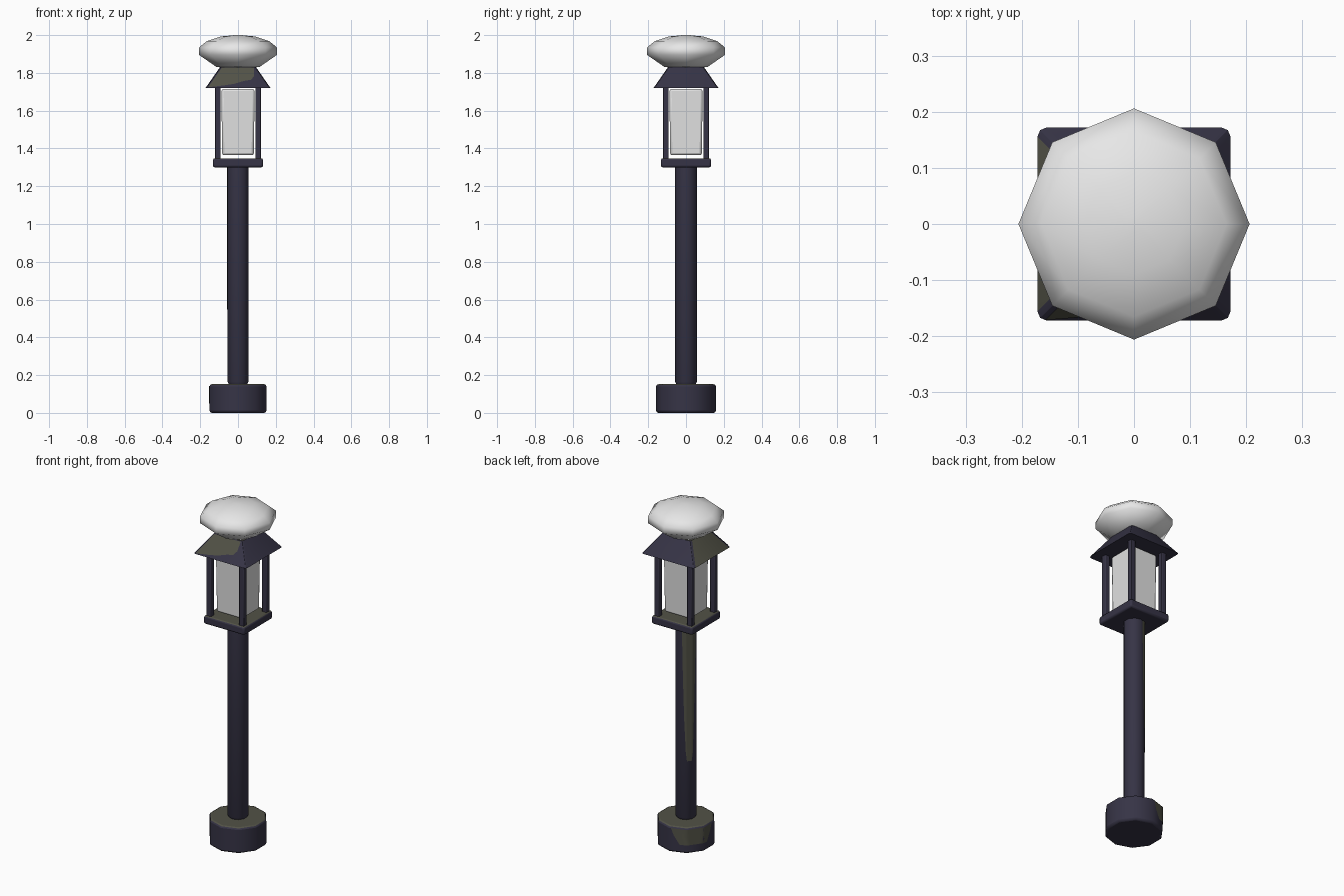
import bpy, bmesh
from math import sin, cos, pi, radians, sqrt

cube = bpy.data.objects.get("Cube")
if cube:
    bpy.data.objects.remove(cube)


def material(name, colour):
    m = bpy.data.materials.new(name)
    m.use_nodes = True
    m.diffuse_color = (*colour, 1)
    m.node_tree.nodes["Principled BSDF"].inputs["Base Color"].default_value = (*colour, 1)
    return m


IRON = material("dark_iron", (0.037, 0.034, 0.061))
MOSS = material("moss", (0.085, 0.085, 0.062))
SNOW = material("snow", (0.8, 0.8, 0.8))
GLASS = material("pale_glass", (0.75, 0.75, 0.75))


def finish(bm, name, mats, bevel=0, smooth=35):
    """Turn a bmesh into an object with optional rounded edges."""
    me = bpy.data.meshes.new(name)
    bm.to_mesh(me)
    bm.free()
    ob = bpy.data.objects.new(name, me)
    bpy.context.collection.objects.link(ob)
    for m in mats:
        me.materials.append(m)
    if bevel:
        mod = ob.modifiers.new("rounded_edges", "BEVEL")
        mod.width, mod.segments = bevel, 2
        mod.limit_method, mod.angle_limit = "ANGLE", radians(50)
    bpy.ops.object.select_all(action="DESELECT")
    ob.select_set(True)
    bpy.context.view_layer.objects.active = ob
    bpy.ops.object.shade_smooth_by_angle(angle=radians(smooth))
    return ob


def turned(profile, sides, phase=0.0):
    """Closed solid lofted through (radius, height) rings."""
    bm = bmesh.new()
    rings = []
    for r, z in profile:
        angles = [phase + 2 * pi * i / sides for i in range(sides)]
        rings.append([bm.verts.new((r * cos(a), r * sin(a), z)) for a in angles])
    for lo, hi in zip(rings, rings[1:]):
        for i in range(sides):
            j = (i + 1) % sides
            bm.faces.new((lo[i], lo[j], hi[j], hi[i]))
    bm.faces.new(rings[0][::-1])
    bm.faces.new(rings[-1])
    bm.normal_update()
    return bm


def square(half_widths):
    return turned([(h * sqrt(2), z) for h, z in half_widths], 4, pi / 4)


def moss_top(bm):
    for f in bm.faces:
        f.material_index = int(f.normal.z > 0.9)
    return bm


SIDES = 10


def moss_patch(name, radius, rows, columns=24):
    """Skin hugging a ten-sided column; rows are (height, start, end) in degrees."""
    bm = bmesh.new()
    step = 2 * pi / SIDES
    grid = []
    for z, a0, a1 in rows:
        row = []
        for i in range(columns + 1):
            a = radians(a0 + (a1 - a0) * i / columns)
            r = radius * cos(step / 2) / cos((a - pi / 2) % step - step / 2) + 0.002
            row.append(bm.verts.new((r * cos(a), r * sin(a), z)))
        grid.append(row)
    for hi, lo in zip(grid, grid[1:]):
        for i in range(columns):
            bm.faces.new((lo[i], lo[i + 1], hi[i + 1], hi[i]))
    return finish(bm, name, [MOSS])


# Foot and post
finish(moss_top(turned([(0.158, 0), (0.158, 0.152)], SIDES, pi / 2)),
       "foot", [IRON, MOSS], 0.012, 40)
finish(turned([(0.05, 0.15), (0.058, 0.165), (0.058, 1.305)], SIDES, pi / 2),
       "post", [IRON], 0, 40)
moss_patch("foot_moss", 0.158, [(0.142, 94, 188), (0.1, 100, 182), (0.05, 112, 172)])
moss_patch("post_moss", 0.058, [(1.3, 102, 190), (1.0, 108, 182), (0.75, 115, 172),
                                (0.55, 124, 163), (0.5, 130, 157)])

# Lantern tray, glass and corner bars
finish(moss_top(square([(0.133, 1.3), (0.133, 1.348)])), "tray", [IRON, MOSS], 0.01)
finish(square([(0.084, 1.364), (0.088, 1.715)]), "glass", [GLASS], 0.012)
for side_x, x in (("left", 1), ("right", -1)):
    for side_y, y in (("front", -1), ("back", 1)):
        bm = square([(0.0155, 1.34), (0.0155, 1.725)])
        bmesh.ops.translate(bm, verts=bm.verts, vec=(x * 0.107, y * 0.107, 0))
        finish(bm, f"{side_y}_{side_x}_bar", [IRON], 0.004)

# Roof with chamfered hips, mossy on one side
EAVE, TOP, LOW, HIGH = 0.172, 0.094, 1.72, 1.832
bm = square([(EAVE, LOW), (TOP, HIGH)])
hips = [e for e in bm.edges if abs(e.verts[0].co.z - e.verts[1].co.z) > 0.05]
bmesh.ops.bevel(bm, geom=hips, offset=0.014, segments=2, profile=0.5, affect="EDGES")
bm.normal_update()
for f in bm.faces:
    f.material_index = int(f.normal.x < -0.5 and abs(f.normal.y) < 0.1 or f.normal.z > 0.9)
finish(bm, "roof", [IRON, MOSS], 0, 20)

# Moss creeping over the front slope
bm = bmesh.new()
outline = [(-0.158, 1.724), (-0.08, 1.733), (-0.02, 1.742), (0.03, 1.757),
           (0.07, 1.764), (0.086, 1.785), (0.086, 1.829), (-0.085, 1.829)]
slope = (EAVE - TOP) / (HIGH - LOW)
bm.faces.new([bm.verts.new((x, -EAVE + (z - LOW) * slope - 0.002, z)) for x, z in outline])
finish(bm, "roof_moss", [MOSS])

# Snow cap
cap = [(0.07, 1.826), (0.115, 1.832), (0.206, 1.895), (0.206, 1.935),
       (0.165, 1.968), (0.09, 1.993), (0.015, 2.0)]
finish(turned(cap, 8), "snow_cap", [SNOW], 0, 70)
